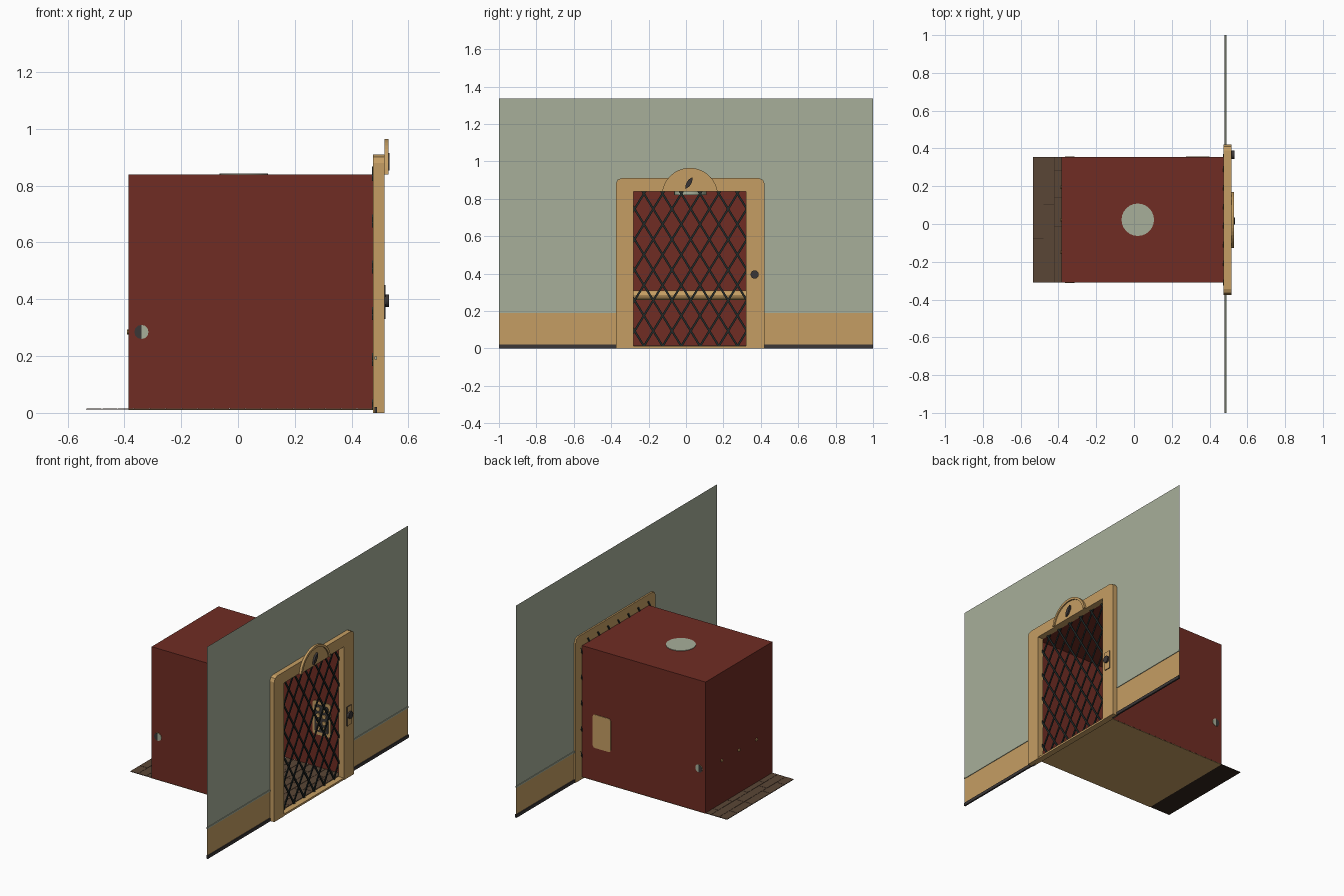
import bpy, bmesh, math, random
from mathutils import Vector

if "Cube" in bpy.data.objects:
    bpy.data.objects.remove(bpy.data.objects["Cube"])

random.seed(4)

def material(name, hexcol):
    m = bpy.data.materials.new(name)
    rgb = [int(hexcol[i:i + 2], 16) / 255 for i in (0, 2, 4)]
    m.diffuse_color = [c / 12.92 if c <= 0.04045 else ((c + 0.055) / 1.055) ** 2.4 for c in rgb] + [1]
    m.use_nodes = True
    m.node_tree.nodes["Principled BSDF"].inputs["Base Color"].default_value = m.diffuse_color
    return m

GREEN = material("pale_green", "A7AF9A")
TAN = material("tan_wood", "C59E63")
RED = material("dark_red", "702C23")
PLANK = material("brown_plank", "5A4636")
SEAM = material("dark_brown", "33261E")
DARK = material("charcoal", "3A3636")
IRON = material("iron", "222A29")

def finish(name, bm, *mats, normals=True):
    if normals:
        bmesh.ops.recalc_face_normals(bm, faces=bm.faces[:])
    me = bpy.data.meshes.new(name)
    bm.to_mesh(me)
    bm.free()
    for m in mats:
        me.materials.append(m)
    ob = bpy.data.objects.new(name, me)
    bpy.context.collection.objects.link(ob)
    return ob

def add_box(bm, x0, x1, y0, y1, z0, z1):
    vs = bmesh.ops.create_cube(bm, size=1)["verts"]
    for v in vs:
        v.co = ((x0 + x1) / 2 + v.co.x * (x1 - x0), (y0 + y1) / 2 + v.co.y * (y1 - y0),
                (z0 + z1) / 2 + v.co.z * (z1 - z0))
    return vs

def box(name, dims, mat):
    bm = bmesh.new()
    add_box(bm, *dims)
    return finish(name, bm, mat)

def add_prism(bm, pts, x0, x1):
    """Extrude a (y, z) outline along x."""
    f = bm.faces.new([bm.verts.new((x0, y, z)) for y, z in pts])
    new = bmesh.ops.extrude_face_region(bm, geom=[f])["geom"]
    for v in new:
        if isinstance(v, bmesh.types.BMVert):
            v.co.x = x1

def prism(name, pts, x0, x1, mat):
    bm = bmesh.new()
    add_prism(bm, pts, x0, x1)
    return finish(name, bm, mat)

def arc(cy, cz, r, a0, a1, n):
    return [(cy + r * math.cos(math.radians(a0 + (a1 - a0) * i / n)),
             cz + r * math.sin(math.radians(a0 + (a1 - a0) * i / n))) for i in range(n + 1)]

def cylinder(name, r, depth, loc, rot, n, mat):
    bpy.ops.mesh.primitive_cylinder_add(vertices=n, radius=r, depth=depth, location=loc, rotation=rot)
    ob = bpy.context.object
    ob.name = name
    ob.data.materials.append(mat)
    bpy.ops.object.shade_smooth_by_angle()
    return ob

MID = 0.0225          # centre line of the doorway
WX = 0.485            # wall plane
CY0, CY1 = -0.31, 0.355
CX0, CX1 = -0.385, 0.475

# Hall wall: zero-thickness sheets around the doorway
def sheet(name, rects, mat):
    bm = bmesh.new()
    for y0, y1, z0, z1 in rects:
        bm.faces.new([bm.verts.new((WX, y, z)) for y, z in ((y0, z0), (y1, z0), (y1, z1), (y0, z1))])
    return finish(name, bm, mat, normals=False)

sides = ((-1, -0.33), (0.375, 1))
sheet("upper_wall", [(a, b, 0.19, 0.87) for a, b in sides] + [(-1, 1, 0.87, 1.335)], GREEN)
sheet("wainscot", [(a, b, 0, 0.19) for a, b in sides], TAN)
for i, (a, b) in enumerate(sides):
    box(f"baseboard_{i}", (WX - 0.005, WX + 0.005, a, b, 0, 0.02), DARK)
    box(f"wall_moulding_{i}", (WX - 0.004, WX + 0.004, a, b, 0.188, 0.198), GREEN)

# Door frame and sill
outer = ([(0.42, 0)] + arc(0.39, 0.88, 0.03, 0, 90, 2) + arc(-0.345, 0.88, 0.03, 90, 180, 2) + [(-0.375, 0)])
inner = [(-0.28, 0), (-0.28, 0.84), (0.32, 0.84), (0.32, 0)]
prism("door_frame", outer + inner, 0.475, 0.515, TAN)
box("door_sill", (0.475, 0.513, -0.28, 0.32, 0, 0.012), TAN)

# Floor indicator: half-round dial, raised rim and pointer
a = math.degrees(math.asin(0.025 / 0.15))
prism("indicator_dial", arc(MID - 0.002, 0.815, 0.146, a, 180 - a, 20), 0.515, 0.522, TAN)
b = math.degrees(math.asin(0.025 / 0.135))
prism("indicator_rim", arc(MID - 0.002, 0.815, 0.15, a, 180 - a, 20)
      + arc(MID - 0.002, 0.815, 0.135, 180 - b, b, 20), 0.515, 0.53, TAN)
d, w = Vector((0.018, 0.031)), Vector((0.010, -0.006))
c = Vector((0.016, 0.884))
prism("indicator_pointer", [c + d, c + d * 0.4 + w, c - d * 0.4 + w, c - d, c - d * 0.4 - w,
                            c + d * 0.4 - w], 0.52, 0.534, DARK)

# Call button on its plate (tan face, dark edges)
plate = box("call_plate", (0.513, 0.520, 0.345, 0.39, 0.33, 0.45), TAN)
plate.data.materials.append(DARK)
for p in plate.data.polygons:
    p.material_index = 0 if p.normal.x > 0.9 else 1
cylinder("call_button", 0.022, 0.016, (0.523, 0.367, 0.395), (0, math.pi / 2, 0), 16, DARK)

# Folding lattice gate: crossing bars clipped to a rectangle
bm = bmesh.new()
LY0, LY1, LZ0, LZ1 = -0.325, 0.37, 0.012, 0.868
PY, PZ, HW = 0.1, 0.163, 0.0065
run = (LZ1 - LZ0) * PY / PZ
for s, x0 in ((1, 0.4715), (-1, 0.477)):
    for i in range(-8, 17):
        y0 = LY0 + i * PY
        y1 = y0 + s * run
        if max(y0, y1) < LY0 + 0.01 or min(y0, y1) > LY1 - 0.01:
            continue
        add_prism(bm, [(y0 - HW, LZ0), (y0 + HW, LZ0), (y1 + HW, LZ1), (y1 - HW, LZ1)], x0, x0 + 0.0055)
for co, no in (((0, LY0, 0), (0, -1, 0)), ((0, LY1, 0), (0, 1, 0))):
    bmesh.ops.bisect_plane(bm, geom=bm.verts[:] + bm.edges[:] + bm.faces[:], plane_co=co,
                           plane_no=no, clear_outer=True)
finish("lattice_gate", bm, IRON)

# Cab shell: open at the doorway and at the bottom
bm = bmesh.new()
add_box(bm, CX0, CX1, CY0, CY1, 0.015, 0.84)
bm.normal_update()
bmesh.ops.delete(bm, geom=[f for f in bm.faces if f.normal.x > 0.9 or f.normal.z < -0.9], context="FACES")
finish("cab_shell", bm, RED, normals=False)

# Floor: staggered planks on a dark backing, tan underside beneath the cab
bm = bmesh.new()
cols, gap = 18, 0.002
cw = (CX1 + 0.535) / cols
for i in range(cols):
    x0 = -0.535 + i * cw
    y = CY0
    cut = CY0 + random.uniform(0.06, 0.2)
    while y < CY1:
        end = cut if cut < CY1 - 0.03 else CY1
        add_box(bm, x0 + gap / 2, x0 + cw - gap / 2, y + gap / 2, end - gap / 2, 0.0135, 0.0155)
        y = end
        cut = end + random.uniform(0.13, 0.25)
finish("floor_planks", bm, PLANK)
box("floor_backing", (-0.535, CX1, CY0, CY1, 0.0125, 0.0137), SEAM)
box("floor_underside", (CX0, CX1, CY0, CY1, 0.011, 0.0127), TAN)

# Ceiling light
cylinder("ceiling_light", 0.086, 0.022, (0.02, MID, 0.832), (0, 0, 0), 24, GREEN)

# Handrail with pale ends and three wall brackets
rail = cylinder("handrail", 0.025, CY1 - CY0 + 0.006, (-0.34, MID, 0.285), (math.pi / 2, 0, 0), 12, TAN)
rail.data.materials.append(GREEN)
for p in rail.data.polygons:
    p.material_index = 1 if abs(p.normal.z) > 0.9 else 0
for side, y in (("near", CY0 - 0.0045), ("far", CY1 + 0.0045)):
    pts = arc(-0.34, 0.285, 0.025, 90, 270, 6)
    half = bmesh.new()
    half.faces.new([half.verts.new((px, y, pz)) for px, pz in pts])
    finish(f"rail_end_{side}", half, DARK, normals=False)
for i, y in enumerate((0.195, MID, -0.15)):
    cylinder(f"rail_bracket_{i}", 0.009, 0.05, (-0.365, y, 0.285), (0, math.pi / 2, 0), 10, TAN)

# Control panel on the side wall: tan plate, dark inset and two columns of buttons
def rounded(x0, x1, z0, z1, r):
    return (arc(x1 - r, z1 - r, r, 0, 90, 3) + arc(x0 + r, z1 - r, r, 90, 180, 3)
            + arc(x0 + r, z0 + r, r, 180, 270, 3) + arc(x1 - r, z0 + r, r, 270, 360, 3))

def panel(name, pts, y0, y1, mat):
    bm = bmesh.new()
    add_prism(bm, pts, y0, y1)
    for v in bm.verts:
        v.co = (v.co.y, v.co.x, v.co.z)
    finish(name, bm, mat)

panel("control_panel", rounded(0.275, 0.40, 0.22, 0.43, 0.015), 0.350, 0.358, TAN)
panel("control_inset", rounded(0.29, 0.385, 0.24, 0.41, 0.012), 0.347, 0.351, DARK)
for i in range(2):
    for j in range(4):
        cylinder(f"floor_button_{i}_{j}", 0.013, 0.012, (0.317 + i * 0.042, 0.346, 0.265 + j * 0.04),
                 (math.pi / 2, 0, 0), 12, TAN)
